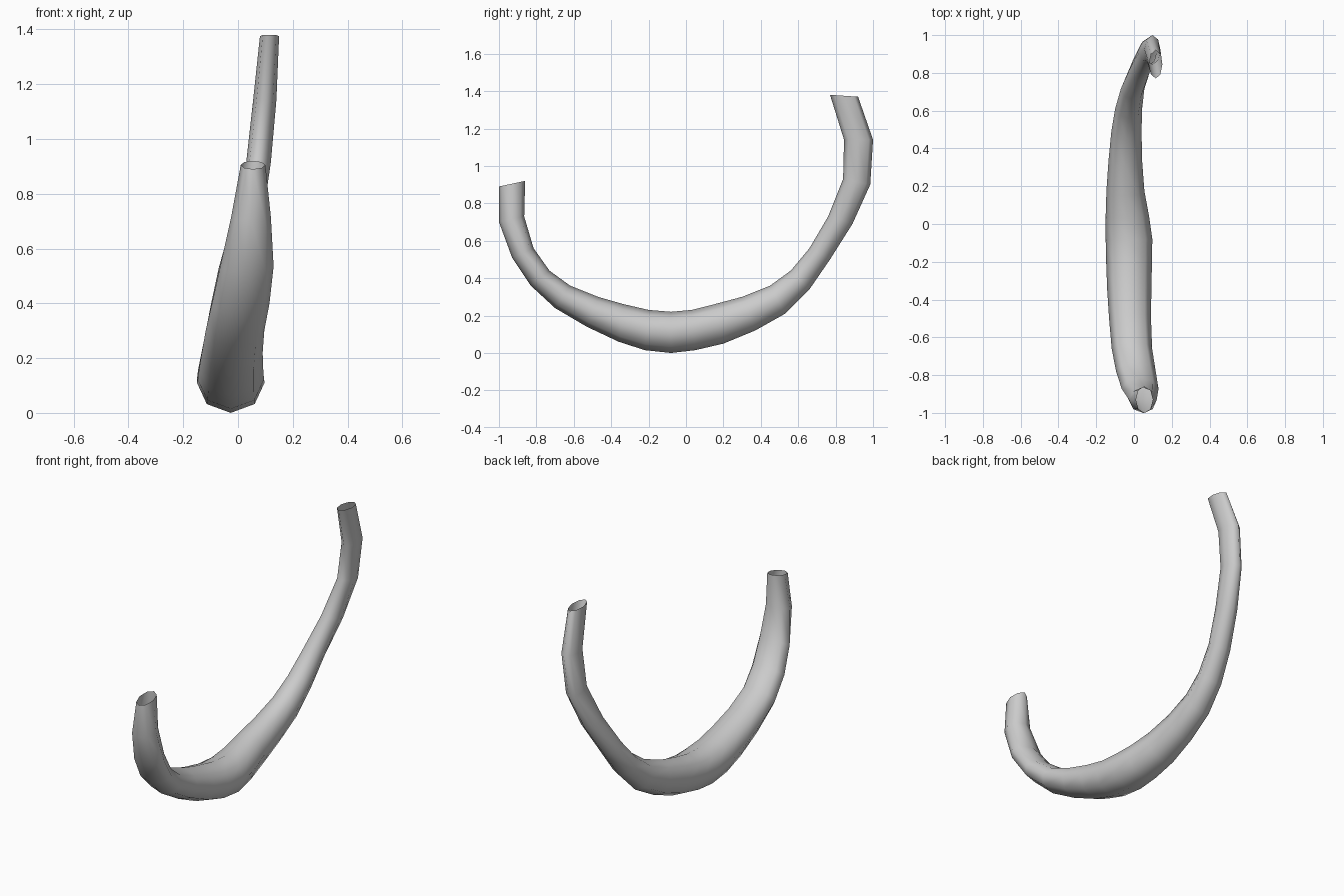
import bpy
import bmesh
from math import cos, sin, pi
from mathutils import Vector

# Remove the default object only
default = bpy.data.objects.get("Cube")
if default:
    bpy.data.objects.remove(default, do_unlink=True)

SIDES = 8

# Each section: outer edge (y, z), inner edge (y, z), right and left limits in x
SECTIONS = [
    ((-1.0, .89), (-.86, .92), (.01, .1)),
    ((-1.0, .7), (-.865, .73), (-.025, .12)),
    ((-.93, .51), (-.815, .56), (-.065, .13)),
    ((-.83, .36), (-.73, .44), (-.095, .115)),
    ((-.7, .24), (-.62, .36), (-.118, .096)),
    ((-.53, .14), (-.47, .3), (-.132, .09)),
    ((-.36, .06), (-.33, .26), (-.142, .092)),
    ((-.22, .015), (-.2, .23), (-.147, .095)),
    ((-.08, 0), (-.08, .22), (-.15, .097)),
    ((.05, .015), (.03, .23), (-.15, .08)),
    ((.2, .05), (.15, .26), (-.146, .055)),
    ((.37, .12), (.3, .3), (-.135, .043)),
    ((.53, .21), (.45, .36), (-.12, .04)),
    ((.66, .34), (.56, .44), (-.1, .043)),
    ((.77, .5), (.66, .56), (-.07, .055)),
    ((.89, .69), (.76, .73), (-.02, .09)),
    ((.985, .9), (.84, .93), (.03, .12)),
    ((1.0, 1.14), (.845, 1.14), (.055, .14)),
    ((.92, 1.37), (.77, 1.38), (.08, .15)),
]


def make_material(name, colour):
    mat = bpy.data.materials.new(name)
    mat.use_nodes = True
    mat.diffuse_color = colour
    mat.node_tree.nodes["Principled BSDF"].inputs["Base Color"].default_value = colour
    return mat


def add_ring(bm, outer, inner, limits):
    """Add an elliptical ring that touches the four limits of a section."""
    low, high = limits
    middle = (low + high) / 2
    outer = Vector((middle, *outer))
    inner = Vector((middle, *inner))
    centre = (outer + inner) / 2
    depth = outer - centre
    width = Vector(((high - low) / 2, 0, 0))
    angles = [2 * pi * i / SIDES for i in range(SIDES)]
    return [bm.verts.new(centre + depth * cos(a) + width * sin(a)) for a in angles]


def build_tube(name, sections, material):
    """Bridge the rings into a hollow tube with open ends."""
    bm = bmesh.new()
    rings = [add_ring(bm, *section) for section in sections]
    for ring, following in zip(rings, rings[1:]):
        for i in range(SIDES):
            j = (i + 1) % SIDES
            bm.faces.new((ring[i], ring[j], following[j], following[i]))
    bm.normal_update()
    bmesh.ops.recalc_face_normals(bm, faces=bm.faces[:])
    for face in bm.faces:
        face.smooth = True
    mesh = bpy.data.meshes.new(name)
    bm.to_mesh(mesh)
    bm.free()
    mesh.materials.append(material)
    tube = bpy.data.objects.new(name, mesh)
    bpy.context.collection.objects.link(tube)
    return tube


# The curved, tapering tube
grey = make_material("light grey", (.6, .6, .6, 1))
build_tube("curved_tube", SECTIONS, grey)
